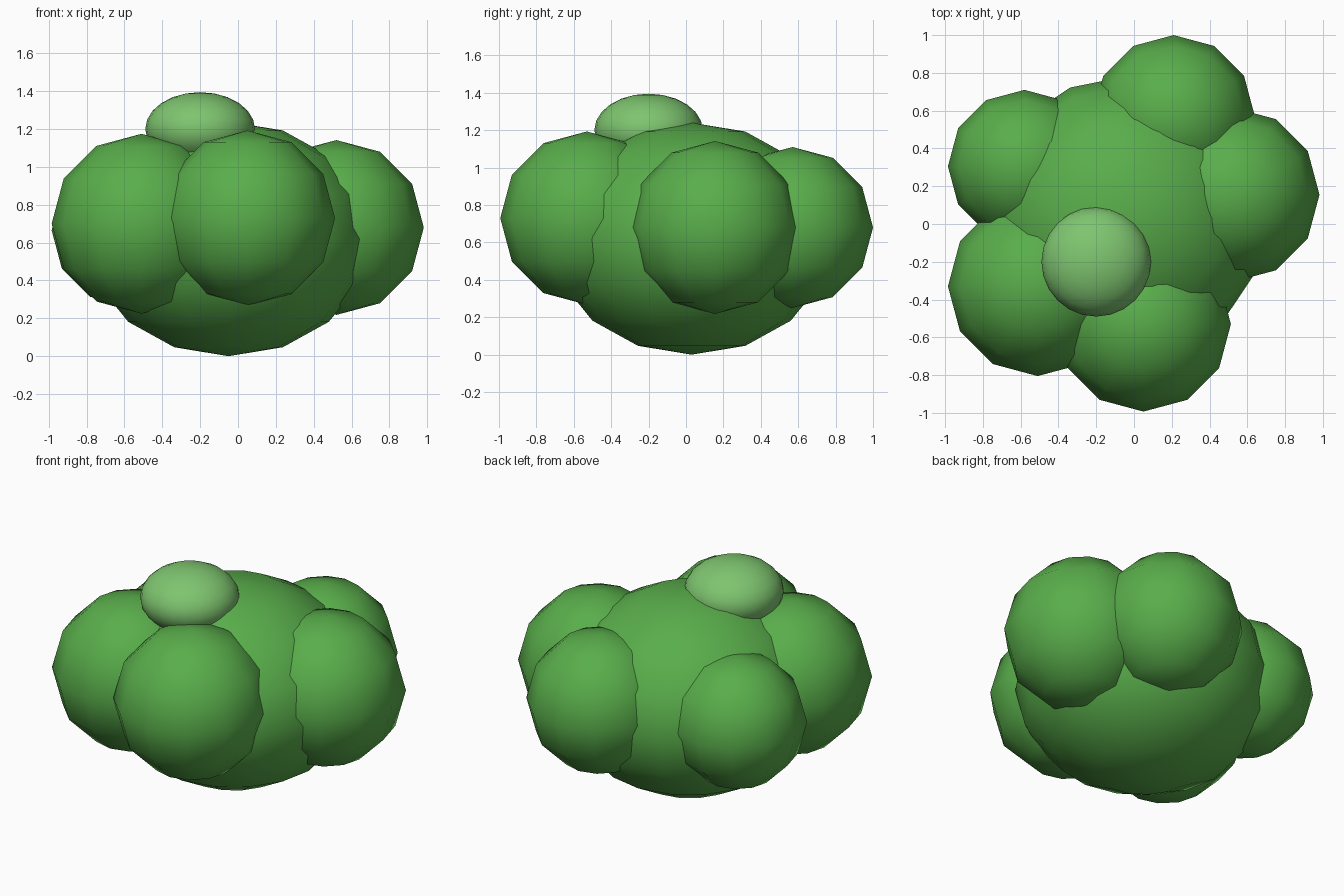
import bpy

if "Cube" in bpy.data.objects:
    bpy.data.objects.remove(bpy.data.objects["Cube"])


def material(name, color):
    m = bpy.data.materials.new(name)
    m.diffuse_color = color
    m.use_nodes = True
    m.node_tree.nodes["Principled BSDF"].inputs["Base Color"].default_value = m.diffuse_color
    return m


leaf = material("leaf_green", (0.10, 0.42, 0.07, 1))
light_leaf = material("light_leaf_green", (0.21, 0.56, 0.16, 1))


def ball(name, center, radii, segments, rings, mat):
    """Smooth-shaded ellipsoid."""
    bpy.ops.mesh.primitive_uv_sphere_add(
        segments=segments, ring_count=rings, radius=1, location=center)
    ob = bpy.context.object
    ob.name = name
    ob.scale = radii
    bpy.ops.object.transform_apply(location=False, rotation=False, scale=True)
    bpy.ops.object.shade_smooth()
    ob.data.materials.append(mat)
    return ob


# central mass of the bush
ball("bush_core", (-0.05, 0.03, 0.62), (0.75, 0.75, 0.62), 16, 8, leaf)

# ring of leaf clumps around the core
clumps = {
    "clump_front_left": ((-0.51, -0.33, 0.70), 0.475),
    "clump_front": ((0.05, -0.53, 0.73), 0.463),
    "clump_right": ((0.52, 0.155, 0.68), 0.462),
    "clump_back": ((0.21, 0.57, 0.68), 0.43),
    "clump_back_left": ((-0.58, 0.305, 0.665), 0.405),
}
for name, (center, r) in clumps.items():
    ball(name, center, (r, r, r), 12, 6, leaf)

# lighter flattened tuft on top
ball("top_tuft", (-0.20, -0.20, 1.20), (0.29, 0.29, 0.195), 24, 12, light_leaf)
